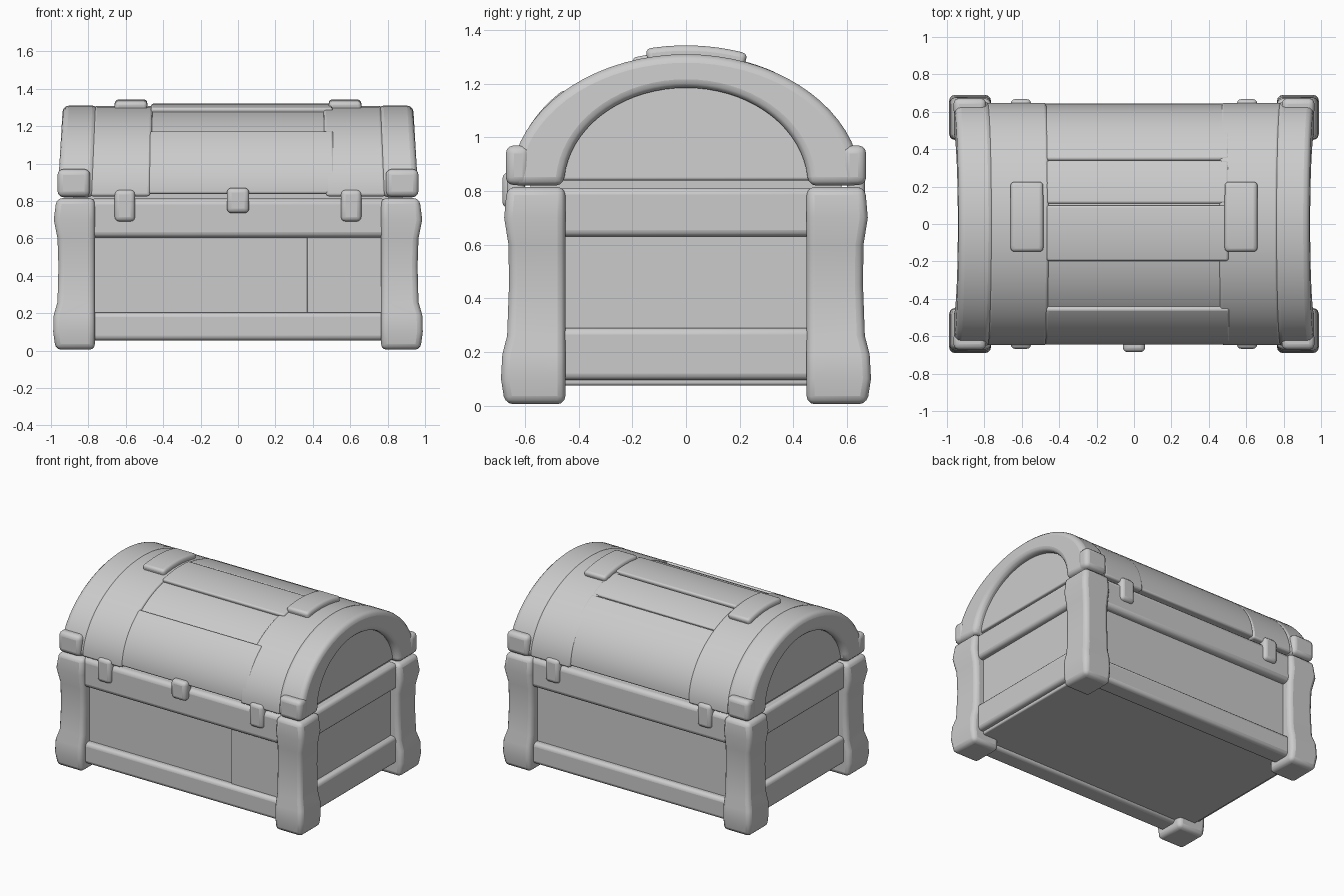
import bpy, bmesh, math

if "Cube" in bpy.data.objects:
    bpy.data.objects.remove(bpy.data.objects["Cube"])

SEAM = 0.825          # height where the lid meets the body
RY, RZ = 0.655, 0.49  # outer half width and rise of the lid arch


def finish(name, bm, bevel, mirror=(False, False), segs=3):
    bmesh.ops.recalc_face_normals(bm, faces=bm.faces)
    me = bpy.data.meshes.new(name)
    bm.to_mesh(me)
    bm.free()
    ob = bpy.data.objects.new(name, me)
    bpy.context.collection.objects.link(ob)
    b = ob.modifiers.new("bevel", 'BEVEL')
    b.width, b.segments, b.limit_method, b.angle_limit = bevel, segs, 'ANGLE', math.radians(35)
    if any(mirror):
        m = ob.modifiers.new("mirror", 'MIRROR')
        m.use_axis = (mirror[0], mirror[1], False)
        m.use_mirror_merge = False
    bpy.ops.object.select_all(action='DESELECT')
    bpy.context.view_layer.objects.active = ob
    ob.select_set(True)
    bpy.ops.object.shade_smooth_by_angle(angle=math.radians(40))
    return ob


def loft(name, rings, bevel, mirror=(False, False)):
    """Skin a stack of equal-length rings and cap both ends."""
    bm = bmesh.new()
    vs = [[bm.verts.new(p) for p in r] for r in rings]
    n = len(vs[0])
    for a, b in zip(vs, vs[1:]):
        for i in range(n):
            bm.faces.new((a[i], a[(i + 1) % n], b[(i + 1) % n], b[i]))
    bm.faces.new(vs[0])
    bm.faces.new(vs[-1])
    return finish(name, bm, bevel, mirror)


def box(name, x, y, z, bevel, mirror=(False, False)):
    rings = [[(x[0], y[0], h), (x[1], y[0], h), (x[1], y[1], h), (x[0], y[1], h)] for h in z]
    return loft(name, rings, bevel, mirror)


def arch(name, x0, x1, outer, inner=None, a0=0, a1=180, bevel=0.02,
         mirror=(False, False), base=SEAM, n=36):
    """Arch-shaped slab along x; inner=None makes it solid."""
    angs = [math.radians(a0 + (a1 - a0) * i / n) for i in range(n + 1)]
    arc = lambda r: [(r[0] * math.cos(a), base + r[1] * math.sin(a)) for a in angs]
    prof = arc(outer) + (arc(inner)[::-1] if inner else [])
    lean = lambda z: 1 - 0.03 * (z - SEAM) / RZ   # ends lean inward towards the crown
    return loft(name, [[(x * lean(z), y, z) for y, z in prof] for x in (x0, x1)], bevel, mirror)


def inset(d):
    return (RY - d, RZ - d)


BOTH, SIDES, FB = (True, True), (True, False), (False, True)

# Corner posts with flared feet and heads
levels = [(0.005, 0.975, 0.675), (0.1, 0.988, 0.69), (0.19, 0.985, 0.685), (0.26, 0.965, 0.667),
          (0.45, 0.96, 0.66), (0.6, 0.965, 0.662), (0.7, 0.985, 0.678), (0.815, 0.97, 0.668)]
loft("corner_posts", [[(0.765, 0.45, z), (x, 0.45, z), (x, y, z), (0.765, y, z)]
                      for z, x, y in levels], 0.03, BOTH)

# Body, with rails framing the recessed panels
box("body_core", (-0.9, 0.9), (-0.595, 0.595), (0.075, 0.8), 0.01)
box("long_bottom_rails", (-0.8, 0.8), (0.5, 0.64), (0.055, 0.205), 0.025, FB)
box("long_top_rails", (-0.8, 0.8), (0.5, 0.645), (0.605, 0.812), 0.03, FB)
box("side_bottom_rails", (0.8, 0.94), (-0.48, 0.48), (0.095, 0.29), 0.025, SIDES)
box("side_top_rails", (0.8, 0.94), (-0.48, 0.48), (0.63, 0.812), 0.025, SIDES)
box("front_panel_board", (0.37, 0.77), (-0.605, -0.55), (0.19, 0.62), 0.006)
box("seam_filler", (-0.88, 0.88), (-0.58, 0.58), (0.78, 0.86), 0.005)

# Lid barrel, end arches and recessed end panels
arch("lid_barrel", -0.89, 0.89, inset(0.03), base=0.838)
arch("lid_end_arches", 0.77, 0.965, (RY, RZ), (0.455, 0.365), bevel=0.035, mirror=SIDES, base=0.82)
arch("lid_end_panels", 0.8, 0.915, (0.48, 0.39), bevel=0.01, mirror=SIDES, base=0.84)
arch("lid_straps", 0.47, 0.79, inset(0.006), inset(0.08), bevel=0.014, mirror=SIDES)

# Lid planks: crown, front and back boards
for name, a0, a1, d in (("lid_crown_plank", 81, 108, 0.008),
                        ("lid_front_plank", 135, 180, 0.01),
                        ("lid_back_plank", 0, 57, 0.016),
                        ("lid_upper_back_plank", 57.5, 80, 0.016)):
    arch(name, -0.48, 0.52, inset(d), inset(0.08), a0, a1, 0.012, base=0.838, n=14)

# Strap humps on the crown
arch("strap_humps", 0.5, 0.68, (RY + 0.02, RZ + 0.028), inset(0.05), 70, 103, 0.02, SIDES, n=10)

# Clasp on the front, strap ends on front and back, corner caps on the lid
box("clasp", (-0.06, 0.06), (-0.685, -0.6), (0.735, 0.87), 0.025)
box("strap_ends", (0.55, 0.66), (0.6, 0.668), (0.69, 0.86), 0.025, BOTH)
box("lid_corner_caps", (0.79, 0.965), (0.58, 0.672), (0.822, 0.97), 0.03, BOTH)
